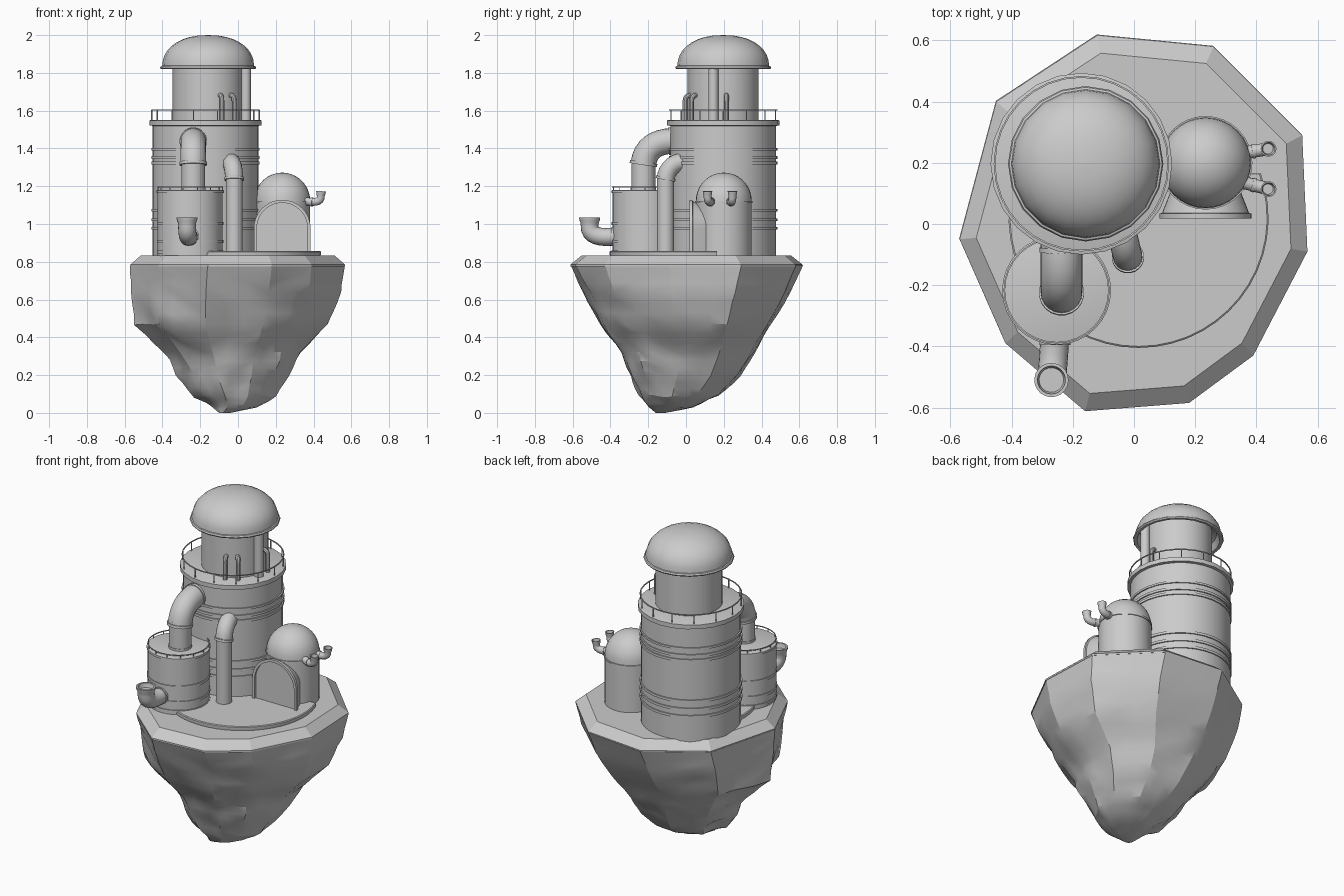
import bpy, bmesh, math
from mathutils import Vector, noise

if "Cube" in bpy.data.objects:
    bpy.data.objects.remove(bpy.data.objects["Cube"])

def finish(name, bm, angle=35):
    bmesh.ops.recalc_face_normals(bm, faces=bm.faces)
    me = bpy.data.meshes.new(name)
    bm.to_mesh(me)
    bm.free()
    ob = bpy.data.objects.new(name, me)
    bpy.context.collection.objects.link(ob)
    bpy.ops.object.select_all(action='DESELECT')
    ob.select_set(True)
    bpy.context.view_layer.objects.active = ob
    bpy.ops.object.shade_smooth_by_angle(angle=math.radians(angle))
    return ob

def loft(bm, rings, closed=False):
    """Skin a list of equal-length point loops, capping the ends."""
    vs = [[bm.verts.new(p) for p in r] for r in rings]
    n = len(vs[0])
    for a, b in zip(vs, vs[1:] + (vs[:1] if closed else [])):
        for i in range(n):
            bm.faces.new((a[i], a[(i+1) % n], b[(i+1) % n], b[i]))
    if not closed:
        bm.faces.new(vs[0])
        bm.faces.new(vs[-1])

def circle(x, y, z, r, n):
    return [(x + r*math.cos(2*math.pi*i/n), y + r*math.sin(2*math.pi*i/n), z) for i in range(n)]

def lathe(name, x, y, profile, n=32, closed=False):
    bm = bmesh.new()
    loft(bm, [circle(x, y, z, r, n) for r, z in profile], closed)
    return finish(name, bm)

def bend(a, corner, b, n=7):
    a, c, b = Vector(a), Vector(corner), Vector(b)
    return [a*(1-t)**2 + c*2*t*(1-t) + b*t*t for t in (i/n for i in range(n+1))]

def tube(name, pts, radii, hollow=False, n=16):
    pts = [Vector(p) for p in pts]
    if not isinstance(radii, list):
        radii = [radii]*len(pts)
    m = len(pts)
    tan = [(pts[min(i+1, m-1)] - pts[max(i-1, 0)]).normalized() for i in range(m)]
    flat = tan[0].cross(tan[-1])
    flat = flat.normalized() if flat.length > .01 else tan[0].orthogonal().normalized()
    secs = list(zip(pts, tan, radii))
    if hollow:
        secs += [(pts[i], tan[i], radii[i]*.82) for i in (-1, -2, -3)]
    rings = []
    for p, t, r in secs:
        side = flat.cross(t).normalized()
        rings.append([p + r*(flat*math.cos(2*math.pi*k/n) + side*math.sin(2*math.pi*k/n)) for k in range(n)])
    bm = bmesh.new()
    loft(bm, rings)
    return finish(name, bm)

def collar(name, p, d, r, w=.016):
    p, d = Vector(p), Vector(d).normalized()
    return tube(name, [p - d*w/2, p + d*w/2], r, n=20)

def banded(r, z0, z1, bands, out=.007):
    prof = [(r, z0)]
    for a, b in bands:
        prof += [(r, a), (r+out, a), (r+out, b), (r, b)]
    return prof + [(r, z1)]

def railing(name, x, y, z0, z1, r, count, t):
    lathe(name + "_rail", x, y, [(r-t, z1-t), (r+t, z1-t), (r+t, z1+t), (r-t, z1+t)], 32, True)
    bm = bmesh.new()
    for px, py, _ in circle(x, y, 0, r, count):
        loft(bm, [circle(px, py, z, t*1.2, 6) for z in (z0, z1)])
    finish(name + "_posts", bm)

# Floating rock: outline lofted down to a crooked tip, then roughened
outer = [(-.12, .617), (.26, .58), (.55, .29), (.567, -.09), (.39, -.43),
         (.18, -.585), (-.16, -.612), (-.42, -.39), (-.57, -.05), (-.45, .40)]
levels = [(.78, -.57, .567, -.612, .617), (.64, -.57, .55, -.545, .55), (.47, -.535, .475, -.455, .455),
          (.32, -.40, .335, -.345, .365), (.2, -.32, .275, -.30, .29), (.09, -.225, .205, -.255, .17),
          (.03, -.14, .10, -.20, .04), (0, -.10, -.04, -.16, -.11)]
bm = bmesh.new()
rings = []
for z, x0, x1, y0, y1 in levels:
    rings.append([((x0+x1)/2 + x*(x1-x0)/1.137, (y0+y1)/2 + y*(y1-y0)/1.229, z) for x, y in outer])
loft(bm, rings[::-1])
bmesh.ops.triangulate(bm, faces=[f for f in bm.faces if len(f.verts) == 4])
bmesh.ops.subdivide_edges(bm, edges=[e for e in bm.edges if min(v.co.z for v in e.verts) < .77],
                          cuts=2, use_grid_fill=True)
for v in bm.verts:
    fade = min(1, max(0, (.76 - v.co.z)*6))*min(1, v.co.z*10)
    fade *= .4 if v.co.x + v.co.y > .1 else .8
    d = Vector((v.co.x + .04, v.co.y + .03, 0))
    if d.length > .01:
        k = noise.noise(v.co*5)*.035 + noise.noise(v.co*13)*.016
        v.co += d.normalized()*k*fade + Vector((0, 0, noise.noise(v.co*9)*.02*fade))
finish("floating_rock", bm, 25)

# Bevelled ground plateau
bm = bmesh.new()
loft(bm, [[(x, y, .775) for x, y in outer], [(x, y, .785) for x, y in outer],
          [(x*.905, y*.905, .832) for x, y in outer]])
finish("ground_plateau", bm, 10)

# Paved half disc in front of the buildings
def half_disc(r, z):
    return [(.015 + r*math.cos(a), .02 + r*math.sin(a), z)
            for a in (math.radians(-200 + i*220/30) for i in range(31))]
bm = bmesh.new()
loft(bm, [half_disc(.42, .82), half_disc(.425, .842), half_disc(.425, .853), half_disc(.42, .857)])
finish("paved_disc", bm)

# Main tower
TX, TY = -.172, .197
lathe("tower_body", TX, TY, banded(.28, .82, 1.53, [(.97, .985), (1.015, 1.03), (1.065, 1.08),
      (1.315, 1.33), (1.345, 1.36), (1.39, 1.402)]))
lathe("tower_platform", TX, TY, [(.283, 1.52), (.297, 1.522), (.297, 1.548), (.292, 1.55)], 24)
railing("tower", TX, TY, 1.55, 1.604, .284, 14, .0028)
NX = -.158
lathe("tower_neck", NX, TY, [(.188, 1.54), (.188, 1.9)])
dome = [(.243*math.cos(a)**.9, 1.835 + .165*math.sin(a)**.93) for a in (math.radians(i*9.8) for i in range(1, 9))]
lathe("tower_dome", NX, TY, [(.15, 1.89), (.215, 1.86), (.232, 1.822), (.25, 1.82), (.254, 1.827),
      (.25, 1.836), (.243, 1.838)] + dome + [(.002, 2.0)], 20)
tube("neck_downpipe", [(.041, .145, 1.54), (.041, .145, 1.86)], .027)
for i, (x, y) in enumerate([(-.085, -.005), (-.02, .03), (.053, .215)]):
    inward = (Vector((NX, TY, 0)) - Vector((x, y, 0))).normalized()*.05
    path = [(x, y, 1.54)] + bend((x, y, 1.65), (x, y, 1.69), (x+inward.x, y+inward.y, 1.68), 5)
    tube(f"neck_hook_pipe_{i}", path, .013, n=10)

# Side tank with flat railed top
SX, SY = -.253, -.217
lathe("side_tank", SX, SY, banded(.172, .82, 1.165, [(.845, .86), (.9, .915), (.995, 1.01)], .005)
      + [(.178, 1.165), (.178, 1.178), (.172, 1.18)])
railing("side_tank", SX, SY, 1.178, 1.197, .171, 14, .0025)

# Large duct from side tank into tower
DX = -.237
elbow = bend((DX, -.225, 1.32), (DX, -.21, 1.45), (DX, -.03, 1.44), 9)
tube("duct_riser", [(DX, -.225, 1.16), (DX, -.225, 1.35)], .063, n=20)
tube("duct_elbow", elbow, .068, n=20)
collar("duct_collar_low", elbow[0], (0, .15, 1), .074)
collar("duct_collar_base", (DX, -.225, 1.185), (0, 0, 1), .066)
collar("duct_collar_tower", (DX, -.085, 1.438), (0, 1, .05), .073)

# Upturned intake horn on the side tank
horn = bend((-.258, -.36, .935), (-.268, -.515, .915), (-.27, -.510, .99), 8) + [
    Vector((-.27, -.510, z)) for z in (1.008, 1.02, 1.035)]
tube("tank_horn", horn, [.047]*9 + [.049, .054, .056], True, 20)
collar("tank_horn_collar", (-.258, -.387, .935), (0, 1, 0), .051)

# Slim chimney elbowing into the tower
CX, CY = -.02, -.108
tube("chimney_pipe", [(CX, CY, .83), (CX, CY, 1.26)], .045, n=20)
stack = bend((CX, CY, 1.235), (CX-.003, CY+.01, 1.335), (CX-.03, .02, 1.33), 8)
tube("chimney_elbow", stack, .048, n=20)
collar("chimney_collar", (CX, CY, 1.24), (0, .2, 1), .053, .014)

# Domed tank
BX, BY = .234, .20
cap = [(.148*math.cos(a), 1.122 + .15*math.sin(a)) for a in (math.radians(i*9.9) for i in range(0, 10))]
lathe("domed_tank", BX, BY, [(.148, .82), (.148, 1.112), (.153, 1.112), (.153, 1.122)] + cap[:9] + [(.002, 1.272)])

# Arched doorway: frame around a recessed panel, narrowing back into the tank
def arch(r, y):
    return [(BX - r, y, .82)] + [(BX - r*math.cos(math.pi*i/20), y, .978 + r*math.sin(math.pi*i/20))
            for i in range(21)] + [(BX + r, y, .82)]
bm = bmesh.new()
loft(bm, [arch(.09, .16), arch(.117, .10), arch(.131, .065), arch(.142, .036), arch(.15, .034),
          arch(.15, .018), arch(.134, .018), arch(.134, .03)])
finish("arched_doorway", bm)

# Two small horns on the domed tank
for side, s in (("front", -1), ("back", 1)):
    y0, y1 = .185 + s*.045, .18 + s*.066
    p = bend((.34, y0, 1.125), (.445, y1, 1.10), (.438, y1, 1.15), 7) + [
        Vector((.439, y1, 1.16)), Vector((.44, y1, 1.174))]
    tube(f"small_horn_{side}", p, [.021]*8 + [.024, .026], True, 14)
    collar(f"small_horn_collar_{side}", p[2], p[3]-p[1], .024, .01)
